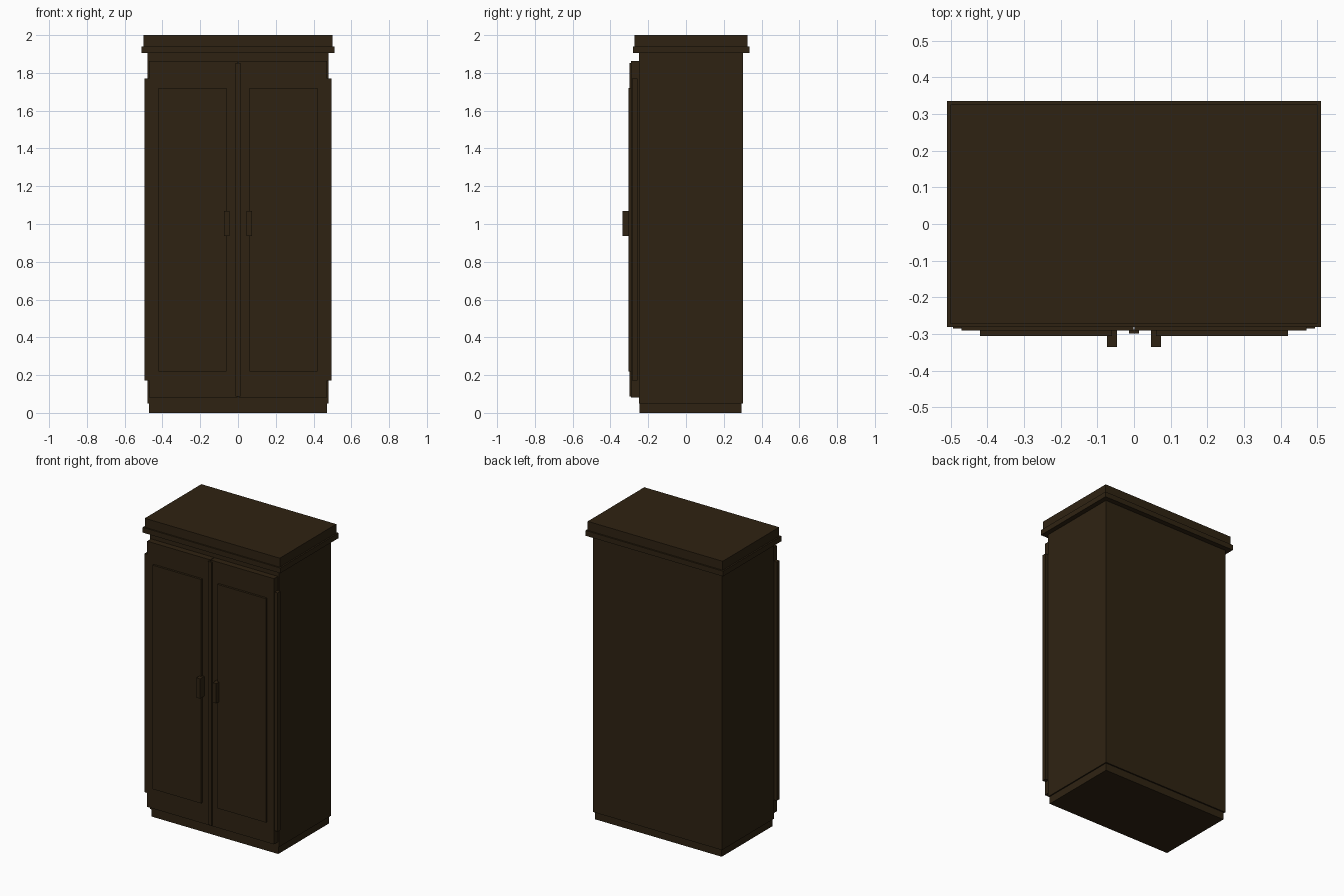
import bpy

cube = bpy.data.objects.get("Cube")
if cube:
    bpy.data.objects.remove(cube, do_unlink=True)

# One dark stained wood for the whole wardrobe
wood = bpy.data.materials.new("dark_brown_wood")
wood.use_nodes = True
color = (0.028, 0.0165, 0.006, 1)
wood.diffuse_color = color
shader = next(n for n in wood.node_tree.nodes if n.type == 'BSDF_PRINCIPLED')
shader.inputs["Base Color"].default_value = color
shader.inputs["Roughness"].default_value = 0.7


def box(name, x, y, z):
    """Box spanning the given (low, high) range on each axis."""
    spans = (x, y, z)
    bpy.ops.mesh.primitive_cube_add(size=1, location=[(a + b) / 2 for a, b in spans])
    obj = bpy.context.object
    obj.name = name
    size = [b - a for a, b in spans]
    for v in obj.data.vertices:
        v.co = [c * s for c, s in zip(v.co, size)]
    obj.data.materials.append(wood)
    return obj


def mirrored_boxes(name, x, y, z):
    """The same box on the left (+x) and right (-x) side."""
    box("left_" + name, x, y, z)
    box("right_" + name, (-x[1], -x[0]), y, z)


# Carcass: base, cabinet body and stepped cornice
box("plinth", (-0.47, 0.47), (-0.245, 0.293), (0, 0.05))
box("cabinet_body", (-0.478, 0.478), (-0.25, 0.302), (0.05, 1.905))
box("cornice_moulding", (-0.51, 0.51), (-0.281, 0.336), (1.905, 1.94))
box("cornice_top", (-0.5, 0.5), (-0.272, 0.326), (1.94, 2))

# Doors with raised panels, side strips and handles
mirrored_boxes("door", (0.002, 0.47), (-0.291, -0.25), (0.082, 1.862))
mirrored_boxes("door_panel", (0.06, 0.42), (-0.305, -0.29), (0.22, 1.72))
mirrored_boxes("side_strip", (0.468, 0.494), (-0.285, -0.256), (0.172, 1.77))
mirrored_boxes("handle", (0.046, 0.074), (-0.336, -0.29), (0.937, 1.07))

# Strip covering the seam between the doors
box("centre_strip", (-0.014, 0.014), (-0.299, -0.288), (0.088, 1.852))
